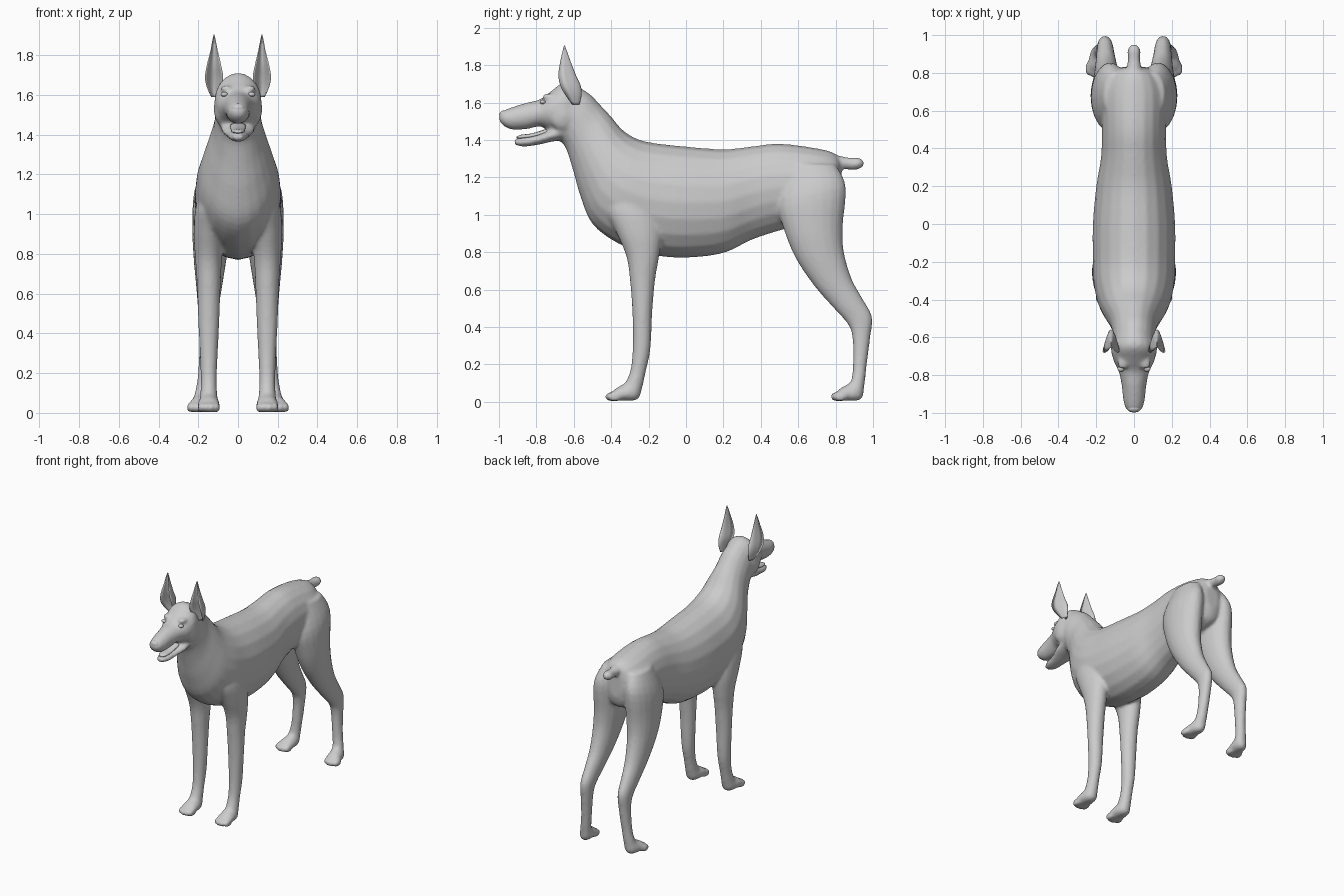
import bpy, bmesh, math
from mathutils import Matrix, Vector

coat = bpy.data.materials.new("coat grey")
coat.diffuse_color = (0.6, 0.6, 0.6, 1)


def spline(rows, steps):
    """Smoothly interpolate the section parameters."""
    out = []
    for i in range(len(rows) - 1):
        a, b, c, d = (rows[max(i - 1, 0)], rows[i], rows[i + 1], rows[min(i + 2, len(rows) - 1)])
        for s in range(steps):
            t = s / steps
            out.append([0.5 * (2 * q + (r - p) * t + (2 * p - 5 * q + 4 * r - s3) * t * t
                               + (3 * q - p - 3 * r + s3) * t ** 3)
                        for p, q, r, s3 in zip(a, b, c, d)])
    return out + [list(rows[-1])]


def skin(bm, rings):
    """Bridge closed rings of points and cap both ends."""
    vs = [[bm.verts.new(p) for p in ring] for ring in rings]
    n = len(vs[0])
    faces = [bm.faces.new((a[j], a[(j + 1) % n], b[(j + 1) % n], b[j]))
             for a, b in zip(vs, vs[1:]) for j in range(n)]
    faces += [bm.faces.new(vs[0][::-1]), bm.faces.new(vs[-1])]
    bmesh.ops.recalc_face_normals(bm, faces=faces)


def loft(bm, rows, side=1, n=20, steps=4):
    """Sections: (y, z) of one edge, (y, z) of the other, centre x, half width."""
    rings = []
    for ya, za, yb, zb, xc, w in spline(rows, steps):
        rings.append([(side * (xc + w * math.sin(t)),
                       (ya + yb) / 2 + (ya - yb) / 2 * math.cos(t),
                       (za + zb) / 2 + (za - zb) / 2 * math.cos(t))
                      for t in (2 * math.pi * k / n for k in range(n))])
    skin(bm, rings)


def ball(bm, pos, size):
    bmesh.ops.create_uvsphere(bm, u_segments=16, v_segments=10, radius=1,
                              matrix=Matrix.Translation(pos) @ Matrix.Diagonal((*size, 1)))


def finish(bm, name):
    me = bpy.data.meshes.new(name)
    bm.to_mesh(me)
    bm.free()
    me.materials.append(coat)
    for p in me.polygons:
        p.use_smooth = True
    ob = bpy.data.objects.new(name, me)
    bpy.context.collection.objects.link(ob)
    return ob


body = bmesh.new()

# torso and neck: back line, belly line
loft(body, [
    (.83, 1.27, .835, 1.08, 0, .05), (.80, 1.325, .80, 1.0, 0, .12),
    (.70, 1.355, .68, .96, 0, .17), (.5, 1.38, .5, .915, 0, .17),
    (.35, 1.365, .35, .865, 0, .175), (.2, 1.35, .2, .795, 0, .20),
    (0, 1.365, 0, .77, 0, .218), (-.18, 1.385, -.18, .785, 0, .218),
    (-.27, 1.41, -.36, .845, 0, .213), (-.34, 1.455, -.50, .95, 0, .19),
    (-.40, 1.525, -.565, 1.10, 0, .155), (-.46, 1.59, -.605, 1.24, 0, .125),
    (-.52, 1.65, -.645, 1.36, 0, .115), (-.60, 1.69, -.69, 1.405, 0, .112)])

# skull and muzzle
loft(body, [
    (-.55, 1.67, -.60, 1.42, 0, .09), (-.64, 1.712, -.66, 1.42, 0, .118),
    (-.72, 1.662, -.72, 1.445, 0, .11), (-.78, 1.617, -.78, 1.472, 0, .082),
    (-.85, 1.60, -.85, 1.458, 0, .066), (-.93, 1.575, -.93, 1.455, 0, .057),
    (-.98, 1.555, -.975, 1.475, 0, .043), (-1.0, 1.535, -.997, 1.50, 0, .02)])

# lower jaw
loft(body, [
    (-.64, 1.5, -.66, 1.40, 0, .09), (-.73, 1.455, -.73, 1.388, 0, .083),
    (-.80, 1.428, -.79, 1.374, 0, .06), (-.87, 1.415, -.87, 1.364, 0, .046),
    (-.915, 1.405, -.92, 1.376, 0, .025)])

# docked tail
loft(body, [
    (.74, 1.34, .76, 1.22, 0, .06), (.81, 1.318, .82, 1.245, 0, .04),
    (.87, 1.306, .87, 1.242, 0, .033), (.925, 1.305, .92, 1.242, 0, .034),
    (.952, 1.285, .95, 1.262, 0, .016)])

for side in (1, -1):
    # shoulder and front leg: front edge, rear edge
    loft(body, [
        (-.42, 1.20, -.20, 1.22, .10, .05), (-.44, 1.05, -.15, 1.05, .125, .085),
        (-.38, .92, -.13, .90, .145, .078), (-.32, .78, -.143, .78, .148, .068),
        (-.30, .65, -.165, .65, .147, .06), (-.287, .48, -.18, .48, .147, .054),
        (-.285, .30, -.19, .28, .147, .045), (-.295, .18, -.215, .16, .147, .04),
        (-.32, .11, -.235, .07, .147, .043), (-.335, .095, -.26, .012, .147, .05),
        (-.37, .075, -.34, .005, .147, .056), (-.41, .04, -.40, .005, .147, .05)], side)
    # thigh and hind leg
    loft(body, [
        (.56, 1.27, .80, 1.27, .10, .06), (.49, 1.08, .855, 1.15, .125, .095),
        (.52, .93, .838, .93, .133, .097), (.585, .77, .845, .80, .14, .084),
        (.685, .62, .885, .66, .145, .066), (.79, .50, .945, .55, .15, .052),
        (.865, .415, .995, .455, .153, .043), (.89, .34, .985, .34, .156, .039),
        (.892, .2, .967, .2, .165, .036), (.885, .12, .953, .08, .178, .039),
        (.865, .095, .935, .012, .186, .046), (.83, .075, .85, .005, .195, .052),
        (.79, .04, .80, .005, .20, .046)], side)
    # toes
    for x0, y0 in ((.147, -.395), (.20, .81)):
        for k in (-1.5, -.5, .5, 1.5):
            ball(body, (side * (x0 + k * .027), y0 + .012 * (abs(k) - .5), .027),
                 (.0165, .04, .026))
    # brow ridge and cheek
    ball(body, (side * .06, -.735, 1.632), (.03, .035, .016))
    ball(body, (side * .085, -.66, 1.53), (.037, .07, .08))

dog = finish(body, "body")
rm = dog.modifiers.new("blend parts", 'REMESH')
rm.mode = 'VOXEL'
rm.voxel_size = 0.011
rm.use_smooth_shade = True
sm = dog.modifiers.new("soften joints", 'SMOOTH')
sm.factor = 0.5
sm.iterations = 5

# ears: height, inner x, outer x, front y, back y
EAR = [(1.59, .10, .135, -.61, -.57), (1.64, .085, .157, -.645, -.558),
       (1.69, .075, .166, -.672, -.563), (1.75, .085, .157, -.682, -.59),
       (1.82, .101, .139, -.672, -.617), (1.87, .111, .13, -.661, -.635),
       (1.905, .119, .122, -.652, -.648)]
for side, name in ((1, "left_ear"), (-1, "right_ear")):
    bm = bmesh.new()
    rings = []
    for z, x0, x1, yf, yb in spline(EAR, 3):
        arc = [k / 8 for k in range(9)]
        pts = [(t, 1.0) for t in arc] + [(t, .55) for t in arc[-2:0:-1]]
        rings.append([(side * (x0 + (x1 - x0) * t),
                       yf + (yb - yf) * (depth * math.sin(math.pi * t) + .12 * t * (1 - depth)), z)
                      for t, depth in pts])
    skin(bm, rings)
    finish(bm, name)

# eyes
for side, name in ((1, "left_eye"), (-1, "right_eye")):
    bm = bmesh.new()
    ball(bm, (side * .069, -.766, 1.603), (.018, .016, .012))
    finish(bm, name)

# nose pad
bm = bmesh.new()
ball(bm, (0, -.975, 1.533), (.034, .023, .024))
finish(bm, "nose")

# tongue
bm = bmesh.new()
loft(bm, [(-.74, 1.462, -.74, 1.43, 0, .04), (-.82, 1.436, -.82, 1.41, 0, .035),
          (-.88, 1.428, -.88, 1.405, 0, .03), (-.905, 1.418, -.905, 1.408, 0, .015)])
finish(bm, "tongue")
